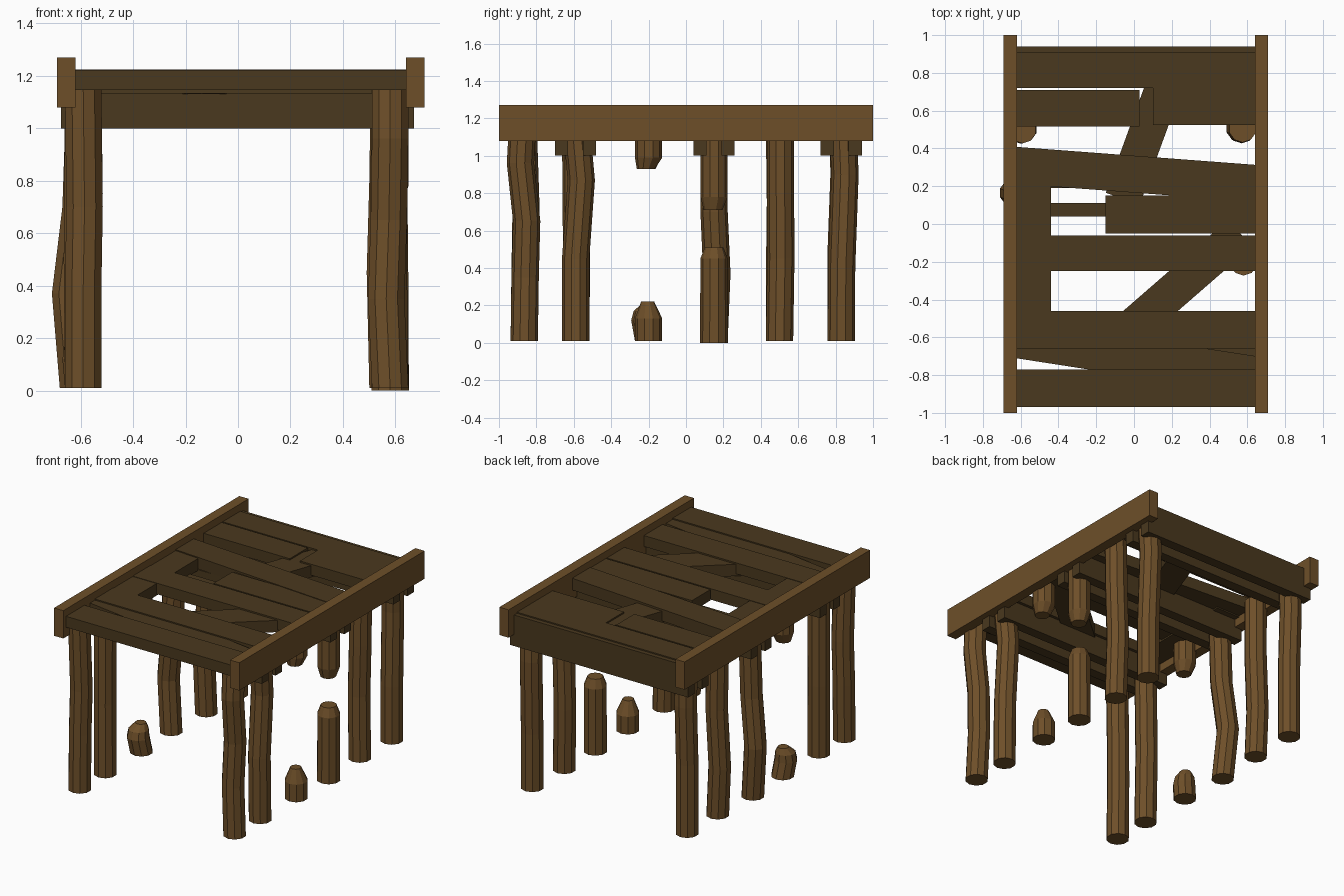
import bpy, bmesh, math
from mathutils import Vector

if "Cube" in bpy.data.objects:
    bpy.data.objects.remove(bpy.data.objects["Cube"])


def material(name, rgb):
    m = bpy.data.materials.new(name)
    m.diffuse_color = (*rgb, 1)
    m.use_nodes = True
    m.node_tree.nodes["Principled BSDF"].inputs["Base Color"].default_value = m.diffuse_color
    return m


LIGHT = material("light_wood", (0.155, 0.078, 0.022))
DARK = material("dark_wood", (0.068, 0.040, 0.013))


def finish(bm, name, mat):
    bmesh.ops.recalc_face_normals(bm, faces=bm.faces)
    me = bpy.data.meshes.new(name)
    bm.to_mesh(me)
    bm.free()
    me.materials.append(mat)
    ob = bpy.data.objects.new(name, me)
    bpy.context.collection.objects.link(ob)
    return ob


def board(name, center, size, angle=0, mat=DARK):
    bm = bmesh.new()
    bmesh.ops.create_cube(bm, size=1)
    bmesh.ops.scale(bm, vec=size, verts=bm.verts)
    ob = finish(bm, name, mat)
    ob.location = center
    ob.rotation_euler.z = math.radians(angle)
    return ob


def span(name, x0, x1, y0, y1, z0, z1, mat=DARK):
    return board(name, ((x0 + x1) / 2, (y0 + y1) / 2, (z0 + z1) / 2),
                 (x1 - x0, y1 - y0, z1 - z0), 0, mat)


def post(name, path, sides=10):
    """Skin rings (x, y, z, radius) into a faceted log."""
    bm = bmesh.new()
    rings = []
    for x, y, z, r in path:
        rings.append([bm.verts.new((x + r * math.cos(a), y + r * math.sin(a), z))
                      for a in (2 * math.pi * (i + 0.5) / sides for i in range(sides))])
    for lo, hi in zip(rings, rings[1:]):
        for i in range(sides):
            j = (i + 1) % sides
            bm.faces.new((lo[i], lo[j], hi[j], hi[i]))
    bm.faces.new(rings[0][::-1])
    bm.faces.new(rings[-1])
    return finish(bm, name, LIGHT)


# side rails
span("left_rail", -0.69, -0.62, -1, 1, 1.08, 1.27, LIGHT)
span("right_rail", 0.64, 0.71, -1, 1, 1.08, 1.27, LIGHT)

# paired cross beams clamping the posts
for k, y in enumerate((-0.59, 0.15, 0.83)):
    for s in (-1, 1):
        span(f"cross_beam_{k}_{s}", -0.675, 0.67,
             y + s * 0.075 - 0.035, y + s * 0.075 + 0.035, 1.0, 1.145)

# straight deck planks
L, R = -0.63, 0.65
for k, (x0, x1, y0, y1) in enumerate((
        (L, R, -0.97, -0.77), (L, R, -0.66, -0.46), (L, R, -0.25, -0.06),
        (-0.15, R, -0.05, 0.15), (L, 0.03, 0.515, 0.71),
        (0.10, R, 0.525, 0.72), (L, R, 0.72, 0.91))):
    span(f"deck_plank_{k}", x0, x1, y0, y1, 1.145, 1.22)
span("lower_back_plank", L, R, 0.74, 0.94, 1.13, 1.212)
span("lengthwise_plank", L, -0.44, -0.62, 0.30, 1.135, 1.217)

# crooked and fallen planks
board("crooked_plank_back", (0.01, 0.263, 1.184), (1.28, 0.195, 0.08), -4.3)
board("crooked_plank_front", (0.01, -0.705, 1.172), (1.27, 0.205, 0.08), -8.8)
board("diagonal_plank_front", (0.18, -0.38, 1.170), (1.01, 0.19, 0.08), 41)
board("diagonal_plank_back", (0.07, 0.49, 1.170), (0.76, 0.19, 0.08), 70)

# whole posts: (name, path of x, y, z centres)
WHOLE = {
    "right_post_0": ((.58, -.865, .01), (.565, -.86, .35), (.575, -.852, .65), (.58, -.885, .96), (.58, -.875, 1.145)),
    "right_post_1": ((.58, -.59, .01), (.575, -.59, .45), (.575, -.56, .87), (.58, -.585, 1.145)),
    "right_post_4": ((.57, .5, .01), (.56, .507, .45), (.57, .505, .8), (.575, .505, 1.145)),
    "right_post_5": ((.58, .83, .01), (.58, .832, .4), (.575, .85, .9), (.58, .84, 1.145)),
    "left_post_0": ((-.59, -.865, .01), (-.59, -.86, .4), (-.585, -.855, .7), (-.59, -.87, 1.145)),
    "left_post_1": ((-.59, -.59, .01), (-.595, -.585, .5), (-.59, -.59, 1.145)),
    "left_post_3": ((-.61, .15, .01), (-.64, .165, .37), (-.60, .15, .70), (-.585, .15, 1.145)),
    "left_post_4": ((-.59, .5, .01), (-.605, .5, .35), (-.585, .505, .75), (-.59, .5, 1.145)),
    "left_post_5": ((-.59, .83, .01), (-.59, .83, .5), (-.59, .845, .9), (-.59, .84, 1.145)),
}
for name, path in WHOLE.items():
    post(name, [(*p, 0.073) for p in path])

# snapped posts: lower stump and the piece still hanging from the deck
post("right_stump_tall", [(.58, .15, 0, .075), (.58, .15, .45, .073), (.58, .15, .51, .05)])
post("right_hanging_long", [(.58, .145, .71, .05), (.58, .15, .78, .073), (.58, .15, 1.145, .073)])
post("right_stump_short", [(.58, -.2, .01, .073), (.58, -.2, .13, .073), (.58, -.205, .22, .035)])
post("right_hanging_short", [(.58, -.215, .93, .048), (.58, -.2, .99, .073), (.58, -.2, 1.145, .073)])
post("left_stump", [(-.59, -.2, .01, .073), (-.60, -.22, .12, .073), (-.60, -.215, .17, .065), (-.595, -.2, .21, .035)])
post("left_hanging", [(-.59, -.21, .93, .048), (-.59, -.2, 1.0, .073), (-.59, -.2, 1.145, .073)])
